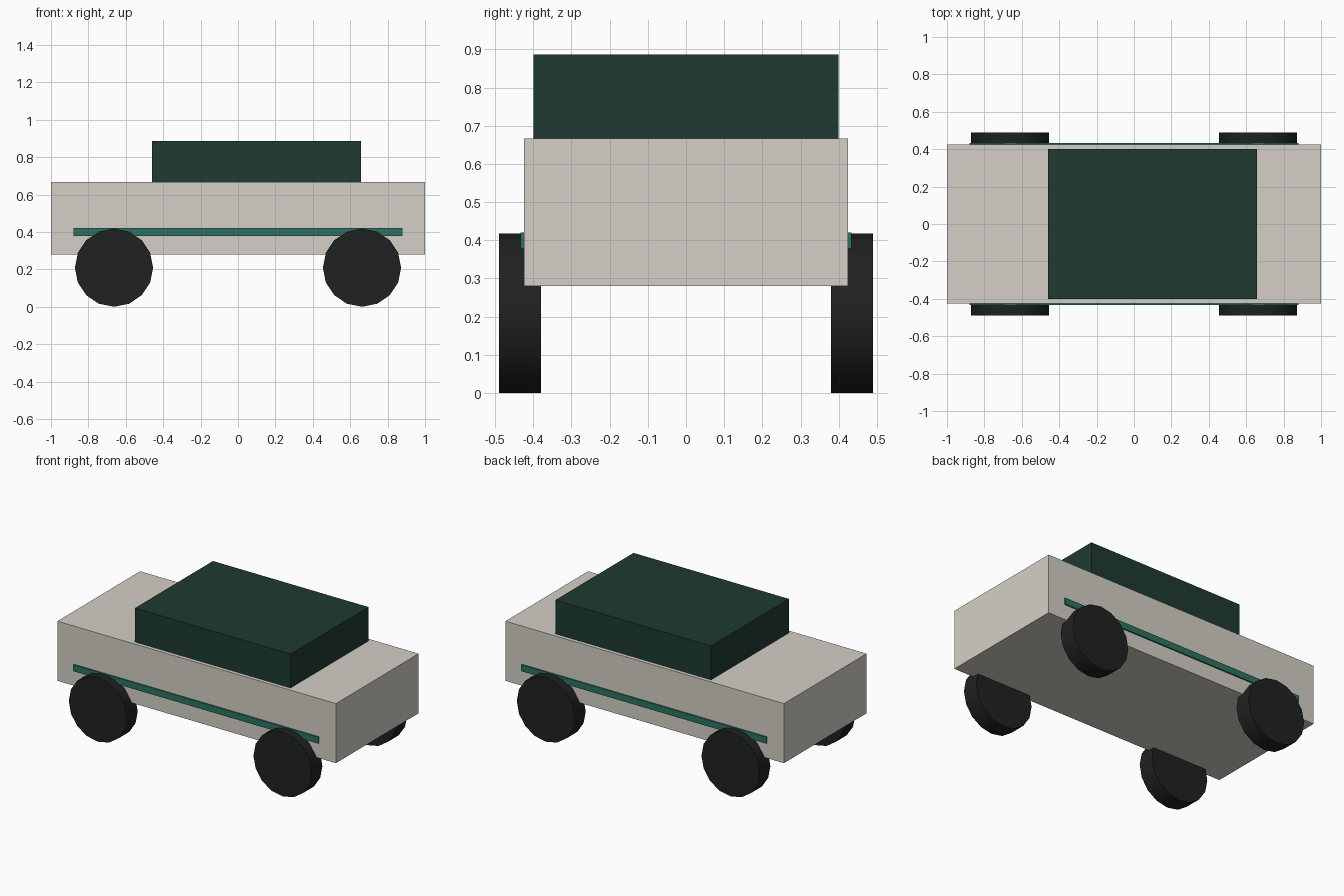
import bpy
from math import radians

if "Cube" in bpy.data.objects:
    bpy.data.objects.remove(bpy.data.objects["Cube"])


def material(name, rgb):
    m = bpy.data.materials.new(name)
    m.diffuse_color = (*rgb, 1)
    m.use_nodes = True
    m.node_tree.nodes["Principled BSDF"].inputs["Base Color"].default_value = m.diffuse_color
    return m


cream = material("cream_paint", (0.66, 0.63, 0.57))
dark_green = material("dark_green", (0.013, 0.042, 0.03))
green = material("trim_green", (0.025, 0.17, 0.115))
rubber = material("rubber", (0.014, 0.015, 0.015))


def box(name, lo, hi, mat):
    bpy.ops.mesh.primitive_cube_add(size=1, location=[(a + b) / 2 for a, b in zip(lo, hi)])
    ob = bpy.context.object
    ob.name = name
    ob.scale = [b - a for a, b in zip(lo, hi)]
    bpy.ops.object.transform_apply(location=False, rotation=False, scale=True)
    ob.data.materials.append(mat)
    return ob


# Body and cabin
box("body", (-1, -0.424, 0.28), (1, 0.424, 0.667), cream)
box("cabin", (-0.46, -0.4, 0.667), (0.657, 0.4, 0.887), dark_green)

for side, s in (("front", -1), ("back", 1)):
    # Trim strip along each flank
    y0, y1 = sorted((s * 0.414, s * 0.433))
    box(f"trim_strip_{side}", (-0.88, y0, 0.378), (0.88, y1, 0.42), green)
    # Wheels, partly sunk into the body
    for end, x in (("left", -0.663), ("right", 0.663)):
        bpy.ops.mesh.primitive_cylinder_add(
            vertices=16, radius=0.209, depth=0.11,
            location=(x, s * 0.435, 0.209), rotation=(radians(90), 0, 0))
        wheel = bpy.context.object
        wheel.name = f"wheel_{side}_{end}"
        wheel.data.materials.append(rubber)
        bpy.ops.object.shade_smooth_by_angle(angle=radians(30))
